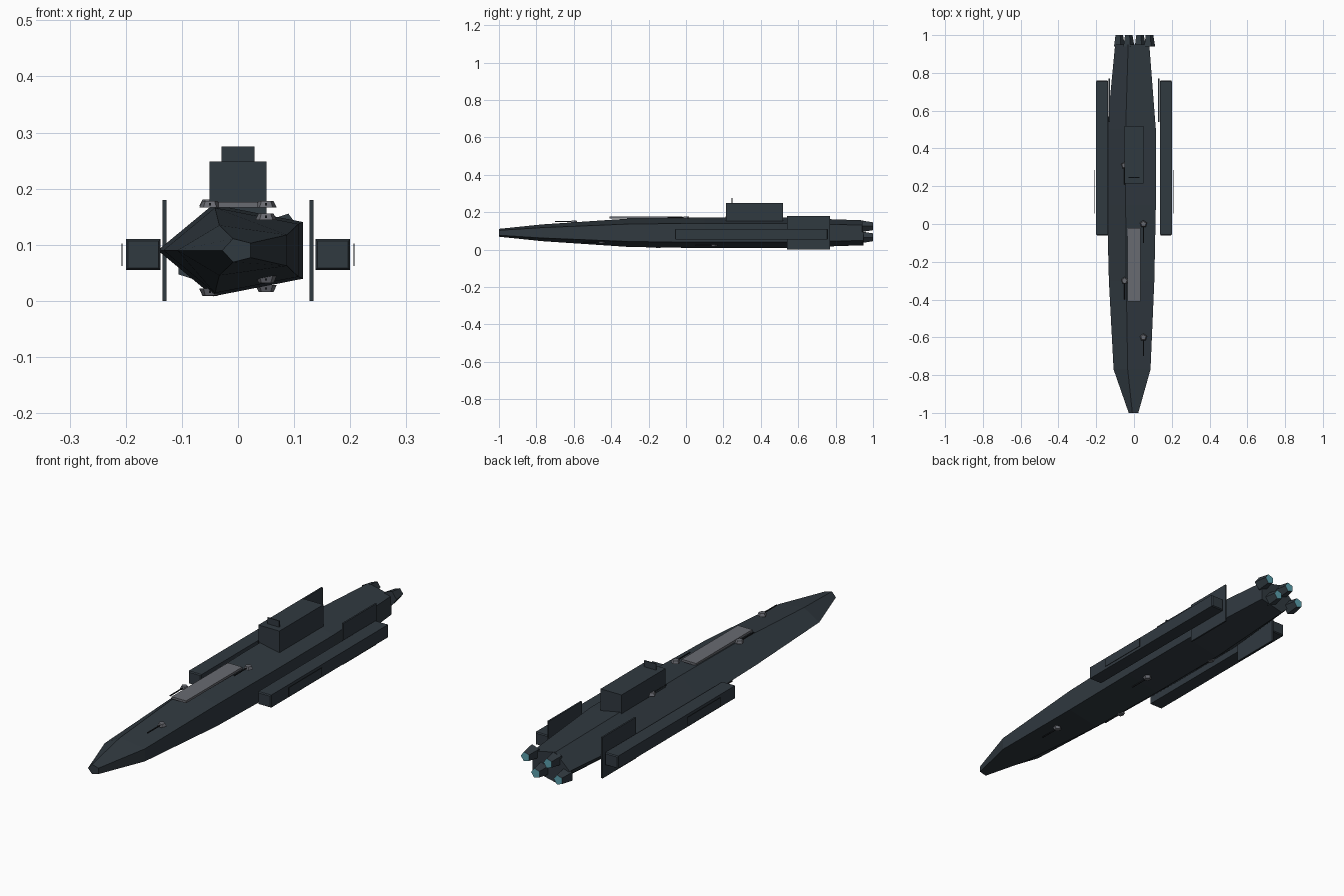
import bpy, bmesh, math
from mathutils import Matrix, Vector

cube = bpy.data.objects.get("Cube")
if cube:
    bpy.data.objects.remove(cube, do_unlink=True)


def make_material(name, rgb):
    m = bpy.data.materials.new(name)
    m.use_nodes = True
    color = (*rgb, 1)
    m.diffuse_color = color
    m.node_tree.nodes["Principled BSDF"].inputs["Base Color"].default_value = color
    return m


SLATE = make_material("slate hull", (.030, .041, .051))
GREY = make_material("light grey", (.14, .145, .165))
DARK = make_material("dark gunmetal", (.015, .018, .022))
CYAN = make_material("engine cyan", (.11, .36, .43))


def finish(name, bm, *mats):
    bmesh.ops.recalc_face_normals(bm, faces=bm.faces)
    mesh = bpy.data.meshes.new(name)
    bm.to_mesh(mesh)
    bm.free()
    for m in mats:
        mesh.materials.append(m)
    ob = bpy.data.objects.new(name, mesh)
    bpy.context.collection.objects.link(ob)
    return ob


def box(name, center, size, mat, bevel=0):
    bm = bmesh.new()
    bmesh.ops.create_cube(bm, size=1)
    bmesh.ops.scale(bm, vec=size, verts=bm.verts)
    bmesh.ops.translate(bm, vec=center, verts=bm.verts)
    if bevel:
        # taper the two ends only
        ends = [f for f in bm.faces if abs(f.normal.y) > .9]
        bmesh.ops.inset_individual(bm, faces=ends, thickness=bevel, depth=0)
        for f in ends:
            shift = Vector((0, bevel if f.calc_center_median().y < center[1] else -bevel, 0))
            outer = {v for e in f.edges for n in e.link_faces if n is not f
                     for v in n.verts} - set(f.verts)
            bmesh.ops.translate(bm, vec=shift, verts=list(outer))
    return finish(name, bm, mat)


def five_sided_loft(name, sections, center, start, *mats):
    """Five-sided rings (y, x radius, z radius) joined along y."""
    bm = bmesh.new()
    rings = []
    for y, rx, rz in sections:
        angles = [start + k * math.tau / 5 for k in range(5)]
        rings.append([bm.verts.new((center[0] + rx * math.cos(a), y,
                                    center[1] + rz * math.sin(a))) for a in angles])
    for a, b in zip(rings, rings[1:]):
        for k in range(5):
            j = (k + 1) % 5
            bm.faces.new((a[k], a[j], b[j], b[k]))
    bm.faces.new(rings[0])
    cap = bm.faces.new(rings[-1])
    cap.material_index = len(mats) - 1
    return finish(name, bm, *mats)


# Hull
HULL = [(-1, .028, .022), (-.77, .108, .047), (-.3, .133, .08),
        (.1, .143, .086), (.5, .143, .086), (.95, .1, .07)]
five_sided_loft("hull", HULL, (0, .09), math.pi, SLATE)

# Rear engines with glowing ends
for i, (x, z) in enumerate([(.08, .125), (-.03, .125), (.03, .066), (-.08, .066)]):
    five_sided_loft(f"engine_{i + 1}", [(.94, .032, .032), (1, .022, .022)],
                    (x, z), 0, SLATE, CYAN)

# Side pods, outer plates and tail fins
for side, s in (("left", 1), ("right", -1)):
    box(f"{side}_pod", (s * .169, .35, .0825), (.062, .82, .055), SLATE, .005)
    box(f"{side}_pod_plate", (s * .207, .17, .0825), (.002, .23, .04), SLATE)
    box(f"{side}_fin", (s * .131, .655, .09), (.007, .23, .18), SLATE)

# Command tower and sensor panel
box("tower", (0, .367, .198), (.102, .305, .1), SLATE)
box("sensor_panel", (0, .247, .26), (.058, .005, .03), SLATE)

# Flight deck plate
box("deck_plate", (0, -.215, .171), (.07, .39, .01), GREY)


def turret(name, x, y, z, up):
    bm = bmesh.new()
    bmesh.ops.create_cone(bm, cap_ends=True, segments=5, radius1=.02, radius2=.014,
                          depth=.012, matrix=Matrix.Translation((x, y, z))
                          @ Matrix.Scale(up, 4, (0, 0, 1)))
    finish(name, bm, GREY)
    box(name + "_barrel", (x, y - .05, z), (.004, .1, .004), DARK)


# Turrets alternating along the top and the belly
for i, (y, z) in enumerate([(-.6, .15), (-.3, .172), (0, .172), (.31, .175)]):
    turret(f"top_turret_{i + 1}", .05 if i % 2 == 0 else -.05, y, z, 1)
for i, (y, z) in enumerate([(-.45, .034), (-.15, .012), (.15, .018), (.45, .011)]):
    turret(f"belly_turret_{i + 1}", .05 if i % 2 == 0 else -.05, y, z + .004, -1)
